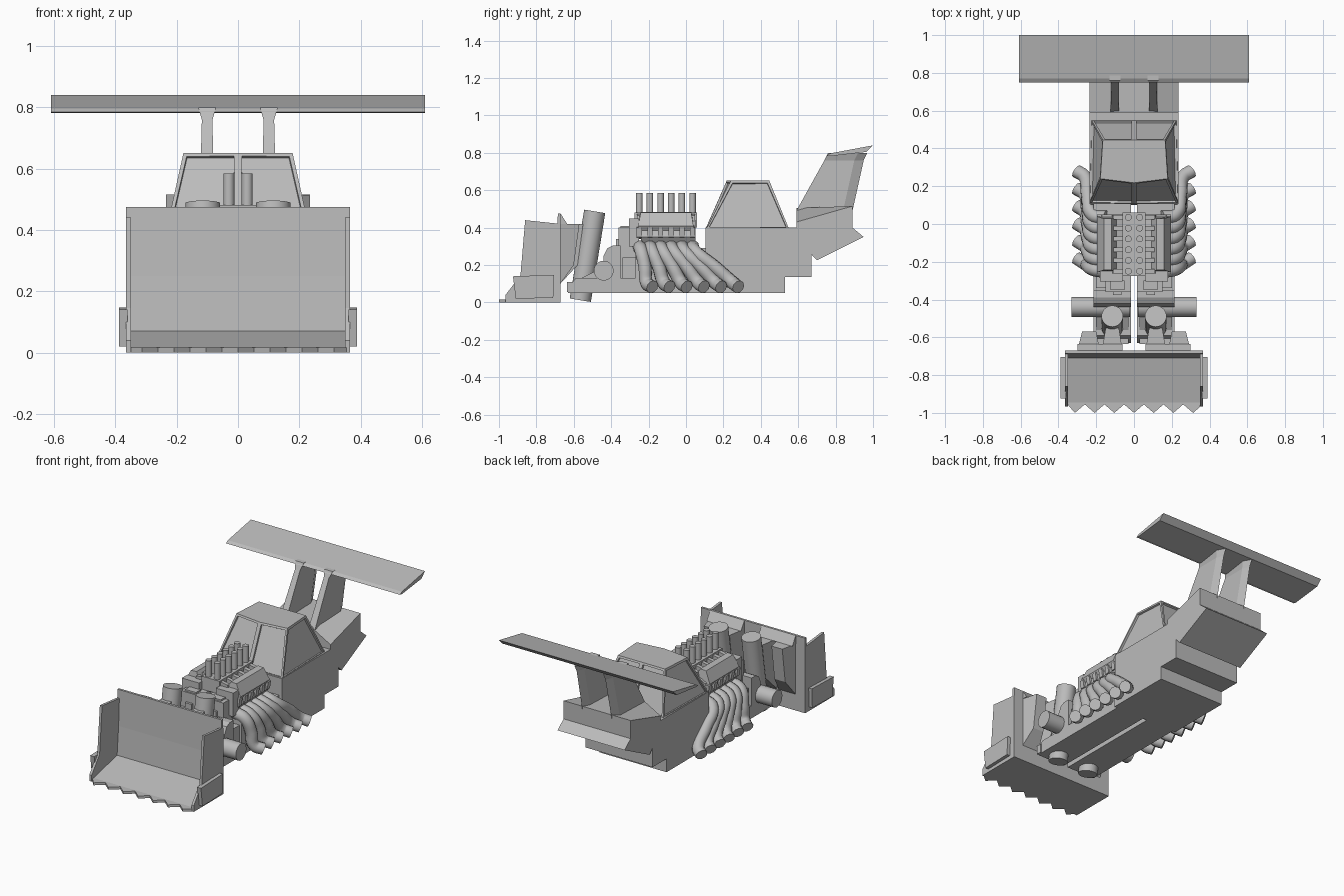
import bpy, bmesh, math
from mathutils import Vector

cube = bpy.data.objects.get("Cube")
if cube:
    bpy.data.objects.remove(cube, do_unlink=True)

GREY = (0.5, 0.5, 0.5, 1)
mat = bpy.data.materials.new("plain grey")
mat.use_nodes = True
mat.diffuse_color = GREY
mat.node_tree.nodes["Principled BSDF"].inputs["Base Color"].default_value = GREY


def add(name, mesh, mirror=False, smooth=False):
    mesh.materials.clear()
    mesh.materials.append(mat)
    if smooth:
        mesh.shade_smooth()
        mesh.set_sharp_from_angle(angle=math.radians(40))
    ob = bpy.data.objects.new(name, mesh)
    bpy.context.collection.objects.link(ob)
    if mirror:
        ob.modifiers.new("Mirror", 'MIRROR')
    return ob


def loft(name, rings, mirror=False, smooth=False, edit=None):
    """Skin a list of equal-length point rings and cap both ends."""
    bm = bmesh.new()
    loops = [[bm.verts.new(p) for p in ring] for ring in rings]
    n = len(loops[0])
    sides = []
    for a, b in zip(loops, loops[1:]):
        for i in range(n):
            j = (i + 1) % n
            sides.append(bm.faces.new((a[i], a[j], b[j], b[i])))
    bm.faces.new(loops[0])
    bm.faces.new(loops[-1])
    bmesh.ops.recalc_face_normals(bm, faces=bm.faces)
    if edit:
        edit(bm, sides)
    mesh = bpy.data.meshes.new(name)
    bm.to_mesh(mesh)
    bm.free()
    return add(name, mesh, mirror, smooth)


def prism(name, yz, x0, x1, mirror=False):
    return loft(name, [[(x, y, z) for y, z in yz] for x in (x0, x1)], mirror)


def prism_y(name, xz, y0, y1, mirror=False):
    return loft(name, [[(x, y, z) for x, z in xz] for y in (y0, y1)], mirror)


def box(name, x, y, z, mirror=False):
    return prism(name, [(y[0], z[0]), (y[1], z[0]), (y[1], z[1]), (y[0], z[1])], *x, mirror)


def rod(name, a, b, r, mirror=False, sides=20):
    a, b = Vector(a), Vector(b)
    q = (b - a).to_track_quat('Z', 'Y')
    ring = [q @ Vector((r * math.cos(t), r * math.sin(t), 0))
            for t in (2 * math.pi * i / sides for i in range(sides))]
    return loft(name, [[a + p for p in ring], [b + p for p in ring]], mirror, True)


def pipe(name, points, r):
    cu = bpy.data.curves.new(name, 'CURVE')
    cu.dimensions = '3D'
    cu.bevel_depth, cu.bevel_resolution, cu.resolution_u = r, 3, 6
    cu.use_fill_caps = True
    sp = cu.splines.new('BEZIER')
    sp.bezier_points.add(len(points) - 1)
    for bp, p in zip(sp.bezier_points, points):
        bp.co = p
        bp.handle_left_type = bp.handle_right_type = 'AUTO'
    tmp = bpy.data.objects.new(name + "_path", cu)
    mesh = bpy.data.meshes.new_from_object(tmp)
    bpy.data.objects.remove(tmp)
    return add(name, mesh, True, True)


# Chassis: split front beams and a solid stepped rear
prism("chassis_beam", [(-.63, .05), (.11, .05), (.11, .29), (-.27, .29), (-.27, .13),
                       (-.59, .13), (-.63, .08)], .015, .215, True)
prism("rear_body", [(.10, .05), (.53, .05), (.53, .135), (.67, .135), (.67, .29),
                    (.63, .40), (.105, .40), (.105, .29)], -.235, .235)
prism("front_housing", [(-.44, .12), (-.44, .25), (-.42, .29), (-.39, .305), (-.35, .305),
                        (-.35, .12)], .015, .215, True)
box("front_block", (.015, .15), (-.36, -.25), (.12, .40), True)
box("side_recess_block", (.10, .20), (-.34, -.26), (.13, .24), True)
rod("cross_cylinder", (.02, -.44, .17), (.33, -.44, .17), .053, True)
prism("beam_gusset", [(-.58, .12), (-.40, .12), (-.40, .21)], .03, .20, True)

# Cab with recessed window panes
def recess(bm, sides):
    bmesh.ops.inset_individual(bm, faces=sides, thickness=.017, depth=0)
    bmesh.ops.inset_individual(bm, faces=sides, thickness=.001, depth=-.012)


def cab_ring(w0, w1, yf, yc, yb, z):
    return [(0, yc, z), (w0, yf, z), (w1, yb, z), (0, yb, z), (-w1, yb, z), (-w0, yf, z)]


loft("cab", [cab_ring(.235, .225, .11, .105, .55, .395),
             cab_ring(.178, .165, .24, .218, .445, .652)], edit=recess)

# Tail block, sloping down to the sides
def tail(x, crest):
    return [(x, y, z) for y, z in [(.59, .395), (.59, crest), (.89, .515), (.89, .40), (.95, .35),
                                   (.70, .225), (.645, .285)]]


loft("tail_block", [tail(-.235, .43), tail(-.1, .505), tail(.1, .505), tail(.235, .43)])

# Wing and its struts
prism("wing", [(.75, .785), (.77, .797), (1.0, .84), (.965, .805), (.77, .782)], -.61, .61)


def strut_ring(x0, x1, y0, y1, z):
    return [(x0, y0, z), (x1, y0, z), (x1, y1 - .05, z), ((x0 + x1) / 2, y1, z), (x0, y1 - .05, z)]


loft("wing_strut", [strut_ring(.08, .125, .59, .89, .49), strut_ring(.083, .118, .74, .95, .76),
                    strut_ring(.072, .13, .76, .97, .80)], True)

# Engine heads, covers and intake
prism_y("cylinder_head", [(.0, .27), (.13, .27), (.185, .35), (.17, .41), (.11, .44), (0, .41)],
        -.24, .05, True)
loft("valve_cover", [[(x, y0 + k * d, z) for x, z, d in
                      [(.09, .43, 0), (.12, .483, .012), (.16, .48, .012), (.195, .41, 0),
                       (.18, .385, 0)]]
                     for y0, k in ((-.255, 1), (.04, -1))], True)
box("intake_block", (0, .062), (-.275, .06), (.40, .482), True)
box("timing_cover", (.06, .18), (-.305, -.25), (.30, .45), True)
box("pulley_block", (.05, .125), (-.35, -.30), (.28, .41), True)
box("pulley_nose", (.065, .11), (-.375, -.34), (.25, .34), True)

# Six stacks, runners, ports and swept exhausts per side
for i in range(6):
    y = -.25 + .057 * i
    end = -.19 + .092 * i
    rod(f"intake_stack_{i + 1}", (.03, y, .47), (.03, y, .585), .018, True, 14)
    prism_y(f"intake_runner_{i + 1}", [(.05, .42), (.12, .42), (.11, .465), (.05, .475)],
            y - .012, y + .012, True)
    prism_y(f"exhaust_port_{i + 1}", [(.15, .34), (.19, .35), (.197, .40), (.15, .41)],
            y - .014, y + .014, True)
    pipe(f"exhaust_pipe_{i + 1}",
         [(.15, y, .30), (.215, y + .01, .275), (.245, y + (end - y) * .5, .19),
          (.26, end - .02, .105), (.305, end + .01, .083)], .036)

# Blade: curved back, floor, cheeks and toothed edge
prism("blade_back_and_floor", [(-.67, 0), (-.67, .475), (-.685, .475), (-.695, .25), (-.71, .07),
                               (-.95, .015), (-.95, 0)], -.365, .365)
prism("blade_cheek", [(-.67, 0), (-.67, .42), (-.86, .44), (-.885, .145), (-.965, .04),
                      (-.965, 0)], .35, .366, True)
prism("blade_side_plate", [(-.71, .025), (-.705, .147), (-.925, .14), (-.91, .02)],
      .36, .388, True)
teeth = 7
step = .73 / teeth
edge = [(-.365, -.94)]
for i in range(teeth):
    edge += [(-.365 + (i + .5) * step, -1.0), (-.365 + (i + 1) * step, -.955)]
edge += [(.365, -.90), (-.365, -.90)]
loft("blade_teeth", [[(x, y, z) for x, y in edge] for z in (0, .016)])

# Hydraulic rams and the brackets behind the blade
rod("hydraulic_ram", (.115, -.565, .012), (.115, -.488, .487), .057, True, 28)


def bracket(name, outer, inner, z0, z1, y):
    loft(name, [[(outer[0], -.672, z0), (outer[1], -.672, z0), (outer[1], -.672, z1),
                 (outer[0], -.672, z1)],
                [(inner[0], y, z0 + .1), (inner[1], y, z0 + .1), (inner[1], y + .03, z1),
                 (inner[0], y + .03, z1)]], True)


bracket("upper_bracket", (.18, .30), (.20, .275), .10, .42, -.60)
bracket("ram_bracket", (.06, .17), (.08, .15), .10, .42, -.58)
prism("bracket_lip", [(-.68, .42), (-.635, .42), (-.67, .474)], .06, .30, True)
box("beam_front_plate", (.03, .22), (-.635, -.60), (.055, .11), True)
